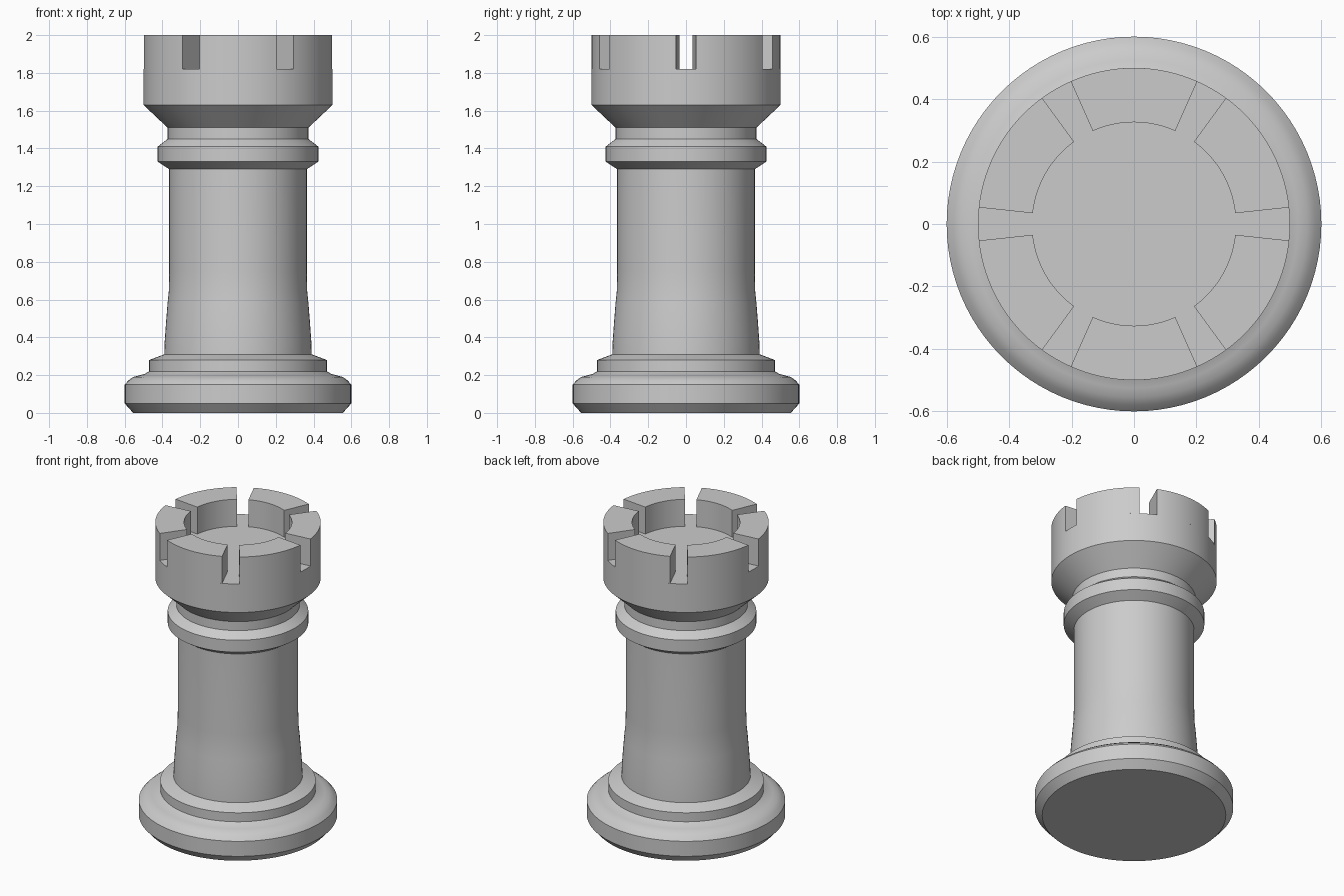
import bpy, bmesh, math

if "Cube" in bpy.data.objects:
    bpy.data.objects.remove(bpy.data.objects["Cube"], do_unlink=True)

SEGMENTS = 96
FLOOR, TOP = 1.82, 2.0
OUTER, INNER = 0.5, 0.326
GAP_HALF = math.radians(6.1)

grey = bpy.data.materials.new("light_grey")
grey.use_nodes = True
colour = (0.6, 0.6, 0.6, 1)
grey.diffuse_color = colour
grey.node_tree.nodes["Principled BSDF"].inputs["Base Color"].default_value = colour


def add_object(name, bm):
    bmesh.ops.recalc_face_normals(bm, faces=bm.faces)
    mesh = bpy.data.meshes.new(name)
    bm.to_mesh(mesh)
    bm.free()
    mesh.materials.append(grey)
    obj = bpy.data.objects.new(name, mesh)
    bpy.context.collection.objects.link(obj)
    bpy.ops.object.select_all(action="DESELECT")
    obj.select_set(True)
    bpy.context.view_layer.objects.active = obj
    bpy.ops.object.shade_smooth_by_angle(angle=math.radians(22))
    return obj


def lathe(name, profile):
    """Turn a (radius, height) profile around z and cap both ends."""
    bm = bmesh.new()
    rings = []
    for r, z in profile:
        angles = [math.tau * i / SEGMENTS for i in range(SEGMENTS)]
        rings.append([bm.verts.new((r * math.cos(a), r * math.sin(a), z)) for a in angles])
    for low, high in zip(rings, rings[1:]):
        for i in range(SEGMENTS):
            j = (i + 1) % SEGMENTS
            bm.faces.new((low[i], low[j], high[j], high[i]))
    bm.faces.new(rings[0][::-1])
    bm.faces.new(rings[-1])
    return add_object(name, bm)


def merlon(name, start, end, steps=16):
    """Extrude a ring sector up from the tower floor."""
    bm = bmesh.new()
    angles = [start + (end - start) * i / steps for i in range(steps + 1)]
    outline = [(OUTER, a) for a in angles] + [(INNER, a) for a in reversed(angles)]
    verts = [bm.verts.new((r * math.cos(a), r * math.sin(a), FLOOR)) for r, a in outline]
    face = bm.faces.new(verts)
    result = bmesh.ops.extrude_face_region(bm, geom=[face], use_keep_orig=True)
    raised = [v for v in result["geom"] if isinstance(v, bmesh.types.BMVert)]
    bmesh.ops.translate(bm, verts=raised, vec=(0, 0, TOP - FLOOR))
    return add_object(name, bm)


# Turned body: foot, step, column, collar and tower head
lathe("turned_body", [
    (0.555, 0), (0.6, 0.05), (0.6, 0.15),
    (0.58, 0.172), (0.555, 0.19), (0.525, 0.198), (0.495, 0.206), (0.47, 0.22),
    (0.47, 0.28), (0.39, 0.31),
    (0.388, 0.38), (0.381, 0.48), (0.373, 0.58), (0.366, 0.65), (0.364, 0.75),
    (0.364, 1.29), (0.425, 1.33), (0.425, 1.41), (0.373, 1.45),
    (0.373, 1.51), (0.5, 1.63), (0.5, FLOOR),
])

# Six battlements around the rim
for k in range(6):
    a = k * math.tau / 6
    merlon(f"battlement_{k + 1}", a + GAP_HALF, a + math.tau / 6 - GAP_HALF)
